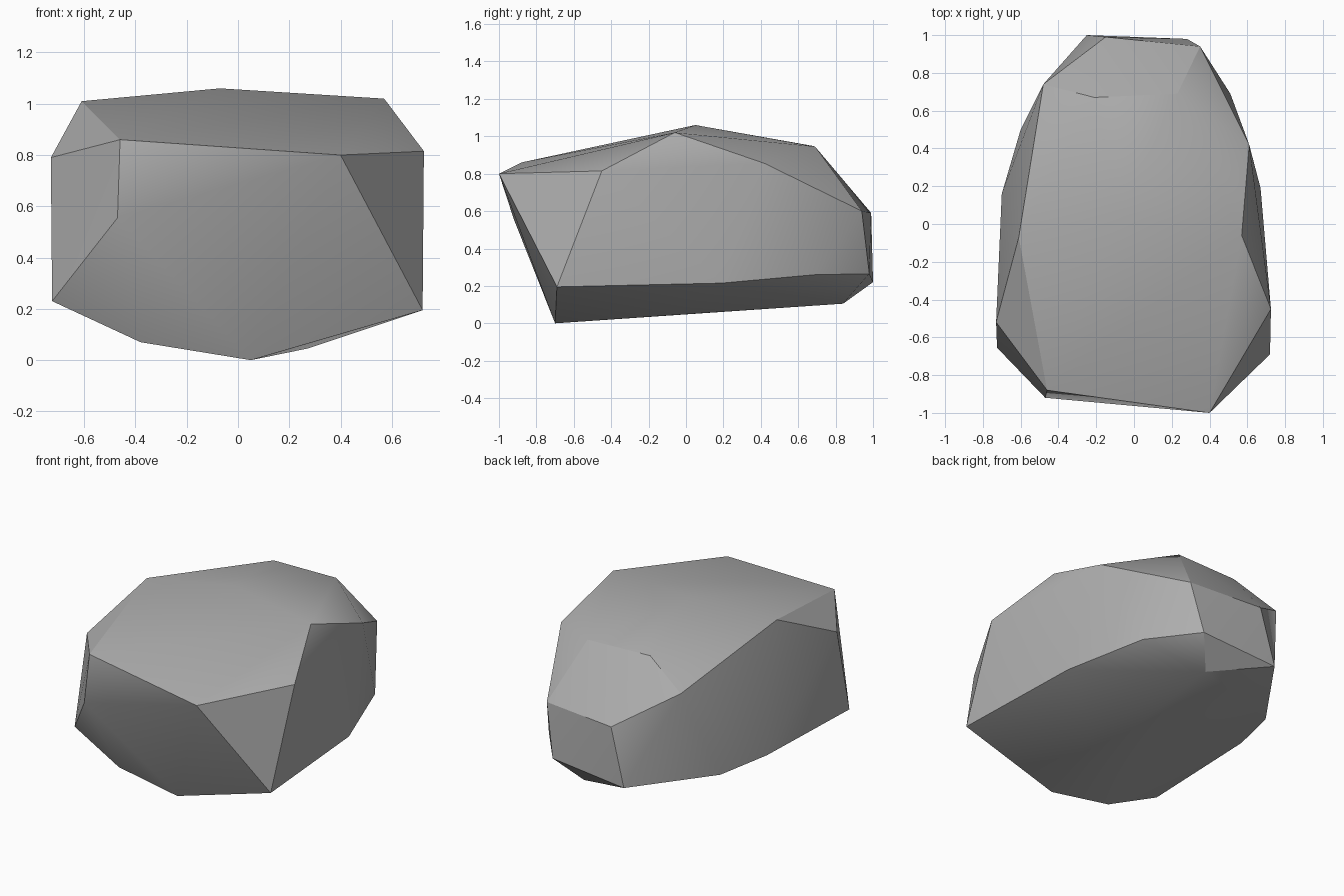
import bpy
import bmesh
import math

# Remove the default object
default_cube = bpy.data.objects.get("Cube")
if default_cube:
    bpy.data.objects.remove(default_cube, do_unlink=True)


def flat_material(name, color):
    """Plain single-colour material for viewport and render."""
    material = bpy.data.materials.new(name)
    material.use_nodes = True
    material.diffuse_color = color
    shader = material.node_tree.nodes["Principled BSDF"]
    shader.inputs["Base Color"].default_value = color
    shader.inputs["Roughness"].default_value = 0.9
    return material


def hull_object(name, corners, material):
    """Chiselled convex solid wrapped around the given corners."""
    mesh = bpy.data.meshes.new(name)
    bm = bmesh.new()
    for corner in corners:
        bm.verts.new(corner)
    hull = bmesh.ops.convex_hull(bm, input=bm.verts)
    loose = [v for v in hull["geom_interior"] if isinstance(v, bmesh.types.BMVert)]
    bmesh.ops.delete(bm, geom=loose, context="VERTS")
    bmesh.ops.recalc_face_normals(bm, faces=bm.faces)
    bm.to_mesh(mesh)
    bm.free()
    mesh.materials.append(material)
    obj = bpy.data.objects.new(name, mesh)
    bpy.context.collection.objects.link(obj)
    return obj


# Crown of the boulder, front to back
crown = [(-.61, -.07, 1.01), (-.07, .05, 1.06), (.57, -.06, 1.02),
         (-.21, .67, .95), (.23, .69, .945), (.61, .42, .855)]

# Front brow and the shoulders behind it
brow = [(-.46, -.88, .86), (.4, -1, .8), (-.73, -.52, .79),
        (.725, -.45, .815), (-.47, -.92, .555)]

# Back facets
back = [(-.48, .74, .8), (-.15, .99, .59), (.35, .94, .6),
        (-.25, 1, .22), (.28, .98, .265)]

# Lower rim along both sides
rim = [(-.725, -.655, .23), (-.7, .16, .235), (-.6, .5, .21),
       (.72, -.69, .195), (.67, .19, .215), (.51, .69, .26)]

# Keel on the ground
keel = [(.05, -.7, 0), (-.38, -.69, .07), (.27, -.05, .045), (.15, .84, .105)]

stone = flat_material("stone grey", (.42, .42, .42, 1))
boulder = hull_object("boulder", crown + brow + back + rim + keel, stone)

# Soft shading across shallow facets, crisp edges elsewhere
bpy.ops.object.select_all(action="DESELECT")
boulder.select_set(True)
bpy.context.view_layer.objects.active = boulder
bpy.ops.object.shade_smooth_by_angle(angle=math.radians(30))
